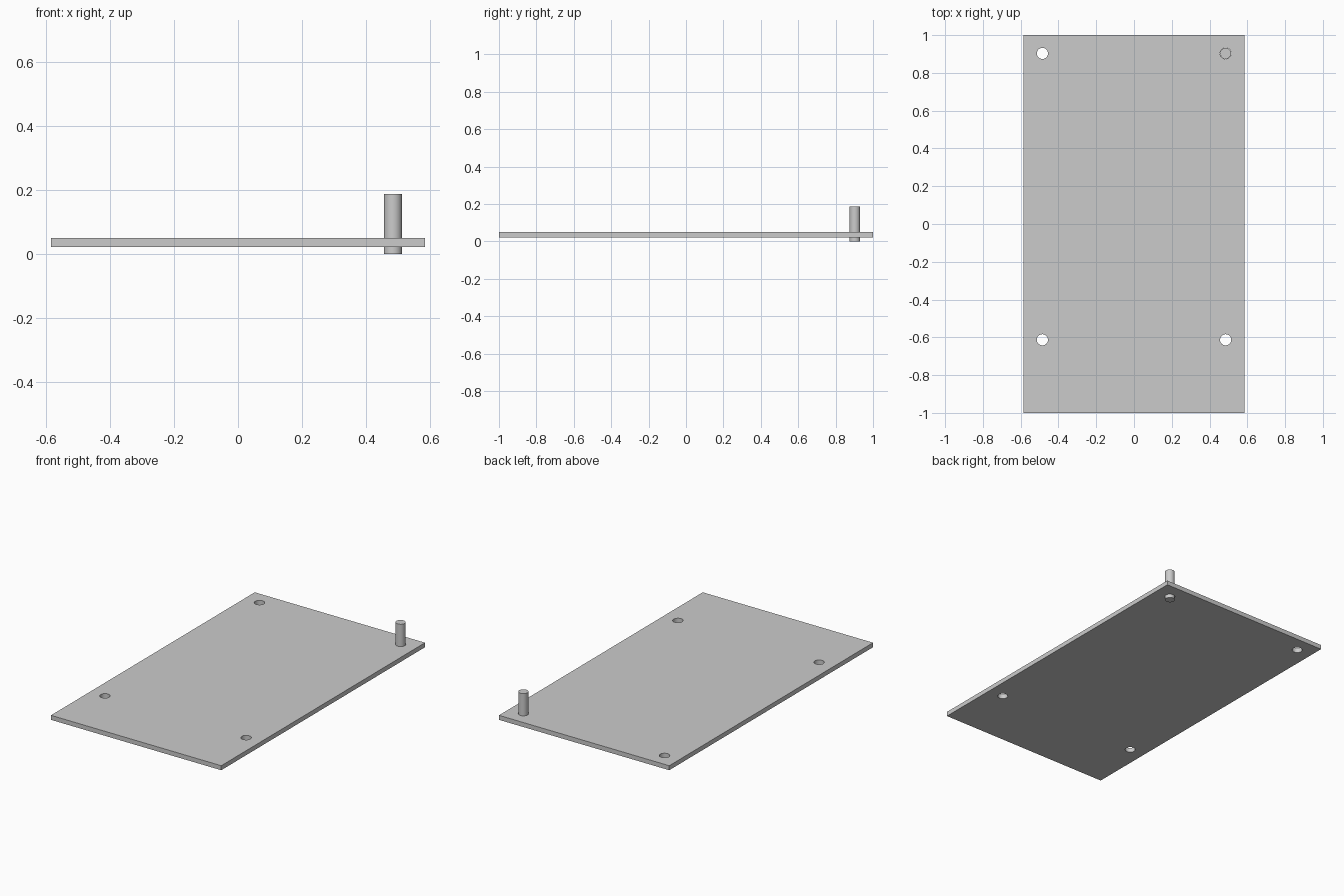
import bpy
from math import radians

if "Cube" in bpy.data.objects:
    bpy.data.objects.remove(bpy.data.objects["Cube"], do_unlink=True)

# Single plain grey material
grey = bpy.data.materials.new("plain grey")
grey.use_nodes = True
colour = (0.6, 0.6, 0.6, 1)
grey.diffuse_color = colour
grey.node_tree.nodes["Principled BSDF"].inputs["Base Color"].default_value = colour

HOLE_X, BACK_Y, FRONT_Y = 0.485, 0.903, -0.613
PLATE_BOTTOM, PLATE_TOP = 0.022, 0.05


def cylinder(name, x, y, bottom, top, radius):
    bpy.ops.mesh.primitive_cylinder_add(
        vertices=48, radius=radius, depth=top - bottom,
        location=(x, y, (bottom + top) / 2))
    obj = bpy.context.object
    obj.name = name
    obj.data.materials.append(grey)
    return obj


# Flat base plate
bpy.ops.mesh.primitive_cube_add(size=1, location=(0, 0, (PLATE_BOTTOM + PLATE_TOP) / 2))
plate = bpy.context.object
plate.name = "base_plate"
plate.scale = (1.17, 2, PLATE_TOP - PLATE_BOTTOM)
bpy.ops.object.transform_apply(location=False, rotation=False, scale=True)
plate.data.materials.append(grey)

# Four mounting holes drilled through the plate
for x in (-HOLE_X, HOLE_X):
    for y in (FRONT_Y, BACK_Y):
        cutter = cylinder("hole_cutter", x, y, -0.1, 0.2, 0.0295)
        cutter.hide_render = True
        drill = plate.modifiers.new("drill_hole", "BOOLEAN")
        drill.operation = "DIFFERENCE"
        drill.solver = "EXACT"
        drill.object = cutter
        bpy.context.view_layer.objects.active = plate
        bpy.ops.object.modifier_apply(modifier=drill.name)
        bpy.data.objects.remove(cutter, do_unlink=True)

# Pin standing in the back left hole
pin = cylinder("locating_pin", HOLE_X, BACK_Y, 0, 0.188, 0.0285)

# Smooth round walls, sharp edges
for obj in (plate, pin):
    bpy.ops.object.select_all(action="DESELECT")
    obj.select_set(True)
    bpy.context.view_layer.objects.active = obj
    bpy.ops.object.shade_smooth_by_angle(angle=radians(30))
